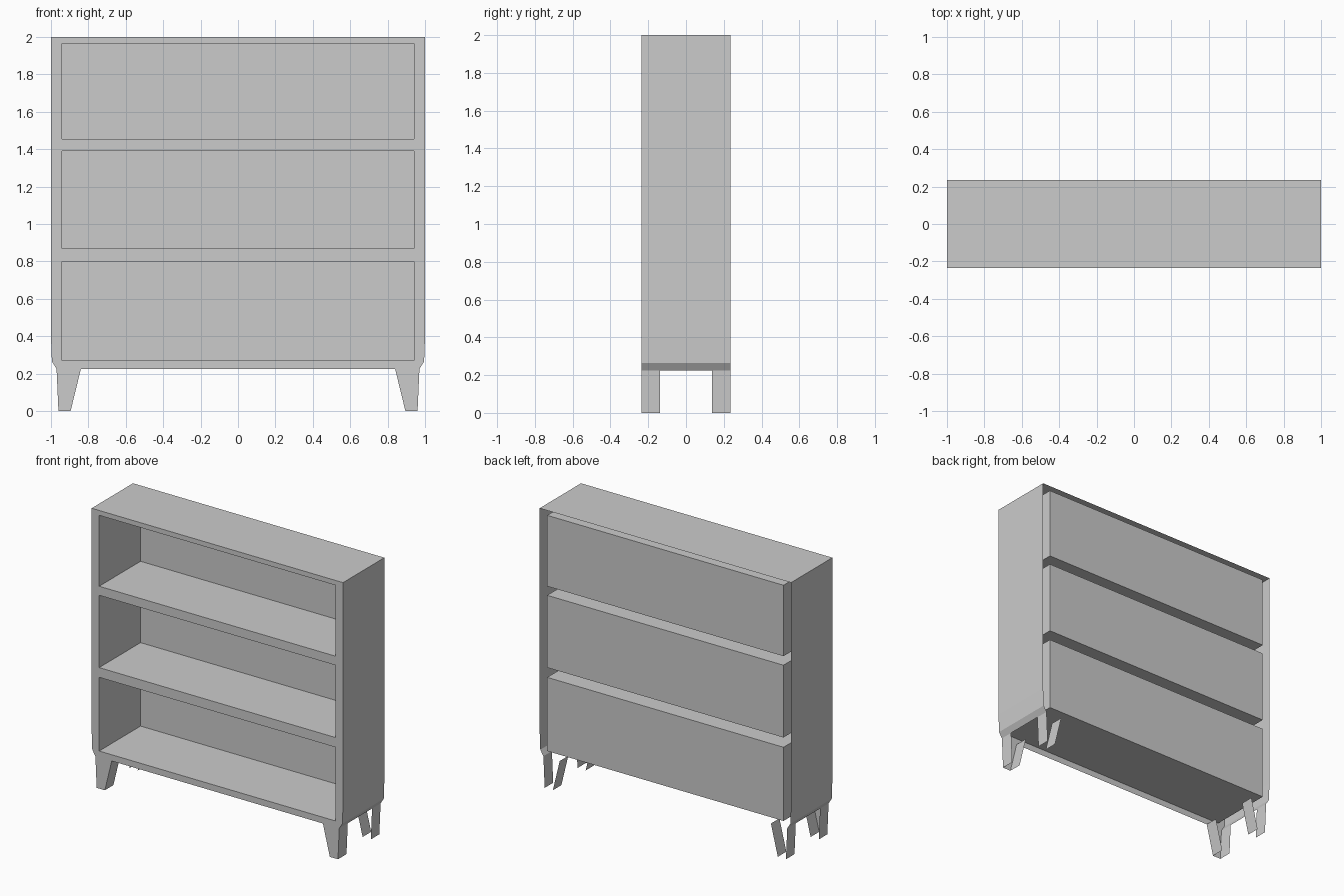
import bpy
import bmesh

if "Cube" in bpy.data.objects:
    bpy.data.objects.remove(bpy.data.objects["Cube"])

grey = bpy.data.materials.new("plain_grey")
grey.use_nodes = True
grey.diffuse_color = (0.6, 0.6, 0.6, 1)
grey.node_tree.nodes["Principled BSDF"].inputs["Base Color"].default_value = (0.6, 0.6, 0.6, 1)

FRONT, BACK = -0.235, 0.235
LEG_DEPTH = 0.097
OPEN_X = 0.94
SHELVES = {"lower": (0.27, 0.80), "middle": (0.87, 1.39), "upper": (1.455, 1.965)}


def finish(bm, name):
    mesh = bpy.data.meshes.new(name)
    bm.to_mesh(mesh)
    bm.free()
    mesh.materials.append(grey)
    obj = bpy.data.objects.new(name, mesh)
    bpy.context.collection.objects.link(obj)
    return obj


def mirrored(points):
    """Complete a right-hand half profile with its mirror image."""
    return points + [(-x, z) for x, z in reversed(points)]


def sheet(name, profile, y0, y1):
    """Sweep an open x-z profile along y into a thin sheet."""
    bm = bmesh.new()
    rows = [[bm.verts.new((x, y, z)) for x, z in profile] for y in (y0, y1)]
    for i in range(len(profile) - 1):
        bm.faces.new((rows[0][i], rows[0][i + 1], rows[1][i + 1], rows[1][i]))
    return finish(bm, name)


# Outer shell: sides with tapered lower edge, and the top
sheet("outer_shell", mirrored([(0.97, 0.225), (0.995, 0.265), (1, 0.4), (1, 2)]),
      FRONT, BACK)

# Front frame: outline with the front leg faces, and three openings
outline = mirrored([(0.84, 0.225), (0.895, 0), (0.96, 0), (0.97, 0.225),
                    (0.995, 0.265), (1, 0.4), (1, 2)])
loops = [outline] + [mirrored([(OPEN_X, lo), (OPEN_X, hi)]) for lo, hi in SHELVES.values()]
bm = bmesh.new()
edges = []
for loop in loops:
    verts = [bm.verts.new((x, FRONT, z)) for x, z in loop]
    edges += [bm.edges.new((verts[i - 1], verts[i])) for i in range(len(verts))]
bmesh.ops.triangle_fill(bm, edges=edges, use_beauty=True, normal=(0, -1, 0))
for face in bm.faces:
    face.normal_update()
    if face.normal.y > 0:
        face.normal_flip()
finish(bm, "front_frame")

# Shelf compartments: boxes open to the front
for level, (lo, hi) in SHELVES.items():
    bm = bmesh.new()
    bmesh.ops.create_cube(bm, size=1)
    for v in bm.verts:
        v.co.x *= 2 * OPEN_X
        v.co.y *= BACK - FRONT
        v.co.z = lo if v.co.z < 0 else hi
    bm.normal_update()
    bmesh.ops.delete(bm, geom=[f for f in bm.faces if f.normal.y < -0.9], context="FACES")
    finish(bm, level + "_compartment")

# Legs: an outer and a sloping inner plate at each corner
for side, s in (("left", 1), ("right", -1)):
    for end, y0 in (("front", FRONT), ("back", BACK - LEG_DEPTH)):
        for part, top, foot in (("outer", 0.97, 0.96), ("inner", 0.84, 0.895)):
            sheet(f"{end}_{side}_leg_{part}_plate", [(s * top, 0.225), (s * foot, 0)],
                  y0, y0 + LEG_DEPTH)
